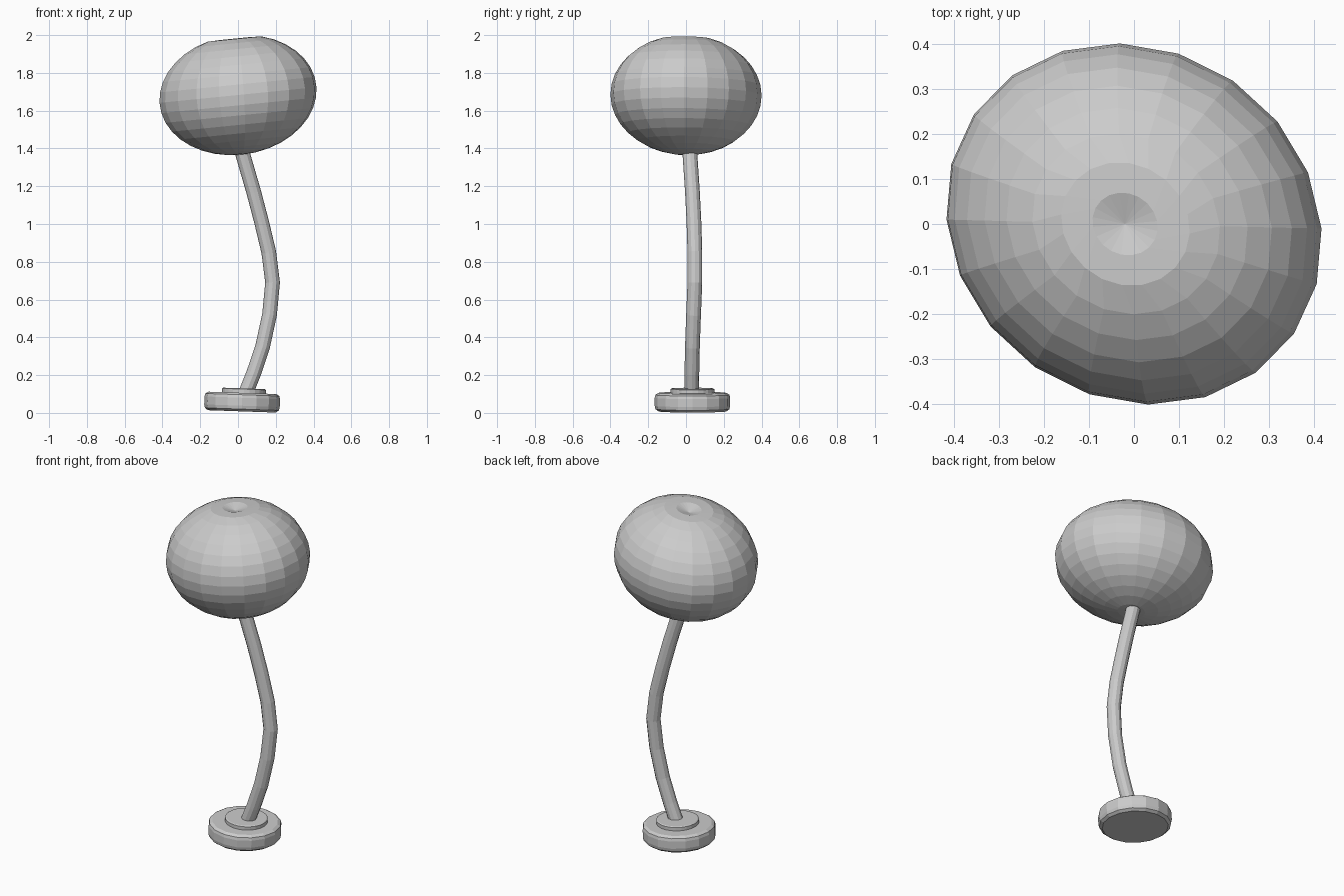
import bpy, bmesh, math
from mathutils import Matrix, Vector

if "Cube" in bpy.data.objects:
    bpy.data.objects.remove(bpy.data.objects["Cube"])


def lathe(name, profile, segs, start=0.0, deform=None, matrix=Matrix()):
    """Revolve (radius, height) points; first and last points lie on the axis."""
    bm = bmesh.new()
    rings = []
    for r, z in profile:
        if r < 1e-5:
            rings.append([bm.verts.new((0, 0, z))])
        else:
            rings.append([bm.verts.new((r * math.cos(start + math.tau * i / segs),
                                        r * math.sin(start + math.tau * i / segs), z))
                          for i in range(segs)])
    for a, b in zip(rings, rings[1:]):
        for i in range(segs):
            j = (i + 1) % segs
            quad = [a[i % len(a)], a[j % len(a)], b[j % len(b)], b[i % len(b)]]
            bm.faces.new(list(dict.fromkeys(quad)))
    if deform:
        for v in bm.verts:
            v.co = deform(v.co)
    bm.transform(matrix)
    bmesh.ops.recalc_face_normals(bm, faces=bm.faces)
    mesh = bpy.data.meshes.new(name)
    bm.to_mesh(mesh)
    bm.free()
    obj = bpy.data.objects.new(name, mesh)
    bpy.context.collection.objects.link(obj)
    return obj


# Rounded head: squashed sphere, skewed in plan, leaning, dimpled and swirled on top
STRETCH = Matrix.Rotation(math.radians(146), 3, 'Z')
SCALE = STRETCH @ Matrix.Diagonal((0.43, 0.386, 1.0)) @ STRETCH.transposed()


def lean(co):
    r = math.hypot(co.x, co.y)
    top = co.z > 0
    near = max(0.0, 1 - r / 0.4) if top else 0.0
    p = SCALE @ (Matrix.Rotation(-0.9 * near, 3, 'Z') @ co)
    shift = -0.02 * p.z / 0.315
    z = p.z + 0.1 * p.x - 0.04 * near ** 2
    return Vector((p.x + shift, p.y, z + 1.683))


N = 18
head_profile = [(math.sin(math.pi * i / N) if 0 < i < N else 0.0,
                 -0.316 * math.cos(math.pi * i / N)) for i in range(N + 1)]
lathe("head", head_profile, 20, math.radians(1.5), lean)

# Foot: bevelled disc with a small raised plate, slightly tipped
tip = Matrix.Translation((0.02, 0.034, 0.008)) @ Matrix.Rotation(math.radians(2), 4, 'Y')
lathe("foot", [(0, 0), (0.18, 0), (0.196, 0.012), (0.2, 0.03), (0.2, 0.072),
               (0.196, 0.088), (0.18, 0.098), (0, 0.098)], 16, 0, None, tip)
lathe("foot_plate", [(0, 0.09), (0.116, 0.09), (0.116, 0.118), (0.11, 0.122), (0, 0.122)],
      24, 0, None, tip @ Matrix.Translation((0.008, 0, 0)))

# Curved stem
path = [(0.035, 0.03, 0.09), (0.083, 0.031, 0.21), (0.13, 0.034, 0.35),
        (0.167, 0.04, 0.52), (0.183, 0.047, 0.69), (0.163, 0.047, 0.85),
        (0.125, 0.042, 1.01), (0.083, 0.034, 1.17), (0.022, 0.02, 1.38),
        (0.005, 0.016, 1.44)]
curve = bpy.data.curves.new("stem", 'CURVE')
curve.dimensions = '3D'
curve.bevel_depth = 0.039
curve.bevel_resolution = 4
curve.use_fill_caps = True
spline = curve.splines.new('POLY')
spline.points.add(len(path) - 1)
for pt, co in zip(spline.points, path):
    pt.co = (*co, 1)
spline.use_smooth = False
stem = bpy.data.objects.new("stem", curve)
bpy.context.collection.objects.link(stem)
